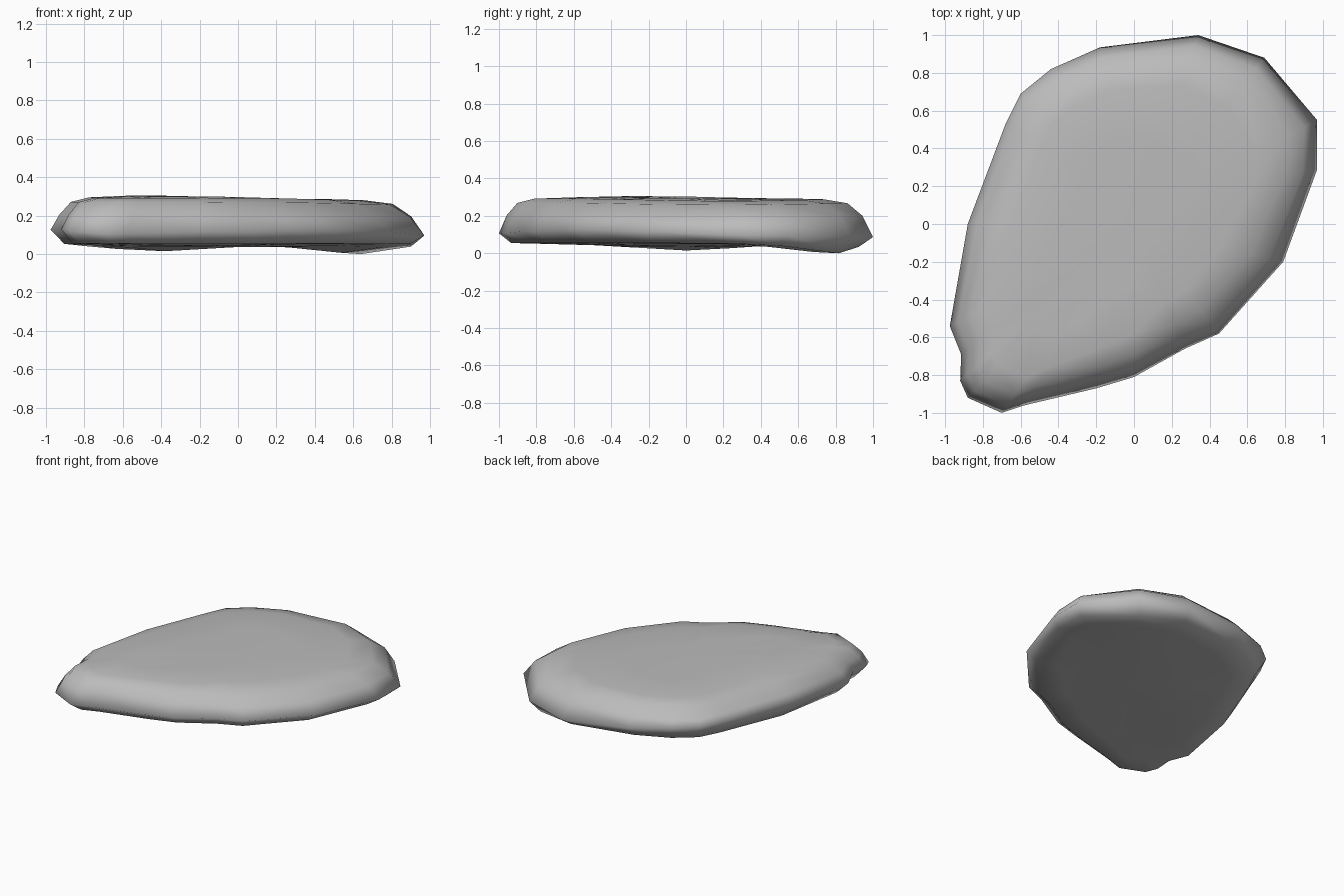
import bpy
import bmesh
import math
from mathutils import Vector

old = bpy.data.objects.get("Cube")
if old:
    bpy.data.objects.remove(old, do_unlink=True)

# Widest edge of the stone, counter-clockwise
RIM = [
    (.97, .55, .1), (.97, .29, .1), (.79, -.2, .12), (.45, -.58, .13),
    (.27, -.66, .13), (0, -.81, .12), (-.2, -.87, .12), (-.58, -.96, .11),
    (-.7, -1, .11), (-.88, -.92, .12), (-.92, -.83, .13), (-.915, -.69, .15),
    (-.975, -.54, .13), (-.88, 0, .17), (-.68, .53, .18), (-.6, .69, .18),
    (-.44, .82, .17), (-.18, .935, .14), (.34, 1, .09), (.69, .88, .09),
]


def bump(x, y, cx, cy, width):
    """Smooth hill centred on (cx, cy)."""
    return math.exp(-((x - cx) ** 2 + (y - cy) ** 2) / width ** 2)


def top_point(p, inset, height):
    inset *= 1 + 0.6 * max(0, p.x)
    q = p.xy * (1 - inset / p.xy.length)
    z = height + 0.012 * bump(q.x, q.y, -.45, -.2, .4) - 0.012 * bump(q.x, q.y, .6, .2, .5)
    return Vector((q.x, q.y, z))


def bottom_point(p, inset, height):
    q = p.xy * (1 - inset / p.xy.length)
    z = height - 0.055 * bump(q.x, q.y, .64, .8, .35) - 0.035 * bump(q.x, q.y, -.4, 0, .4)
    return Vector((q.x, q.y, max(z, 0)))


rim = [Vector(p) for p in RIM]
rings = [[bottom_point(p, d, h) for p in rim] for d, h in ((.5, .053), (.25, .055), (.08, .058))]
rings.append(rim)
rings += [[top_point(p, d, h) for p in rim]
          for d, h in ((.05, .205), (.12, .272), (.23, .294), (.5, .298))]

# Skin the rings into a closed stone
bm = bmesh.new()
loops = [[bm.verts.new(p) for p in ring] for ring in rings]
n = len(rim)
for low, high in zip(loops, loops[1:]):
    for i in range(n):
        j = (i + 1) % n
        bm.faces.new((low[i], low[j], high[j], high[i]))
for loop, z in ((loops[0], .04), (loops[-1], .298)):
    centre = bm.verts.new((0, 0, z))
    for i in range(n):
        bm.faces.new((loop[i], loop[(i + 1) % n], centre))
bmesh.ops.recalc_face_normals(bm, faces=bm.faces[:])
for face in bm.faces:
    face.smooth = True
lowest = min(v.co.z for v in bm.verts)
bmesh.ops.translate(bm, verts=bm.verts[:], vec=(0, 0, -lowest))

mesh = bpy.data.meshes.new("flat_stone")
bm.to_mesh(mesh)
bm.free()
stone = bpy.data.objects.new("flat_stone", mesh)
bpy.context.collection.objects.link(stone)

# Plain grey stone
grey = bpy.data.materials.new("stone_grey")
grey.use_nodes = True
colour = (.5, .5, .5, 1)
grey.diffuse_color = colour
grey.node_tree.nodes["Principled BSDF"].inputs["Base Color"].default_value = colour
mesh.materials.append(grey)
